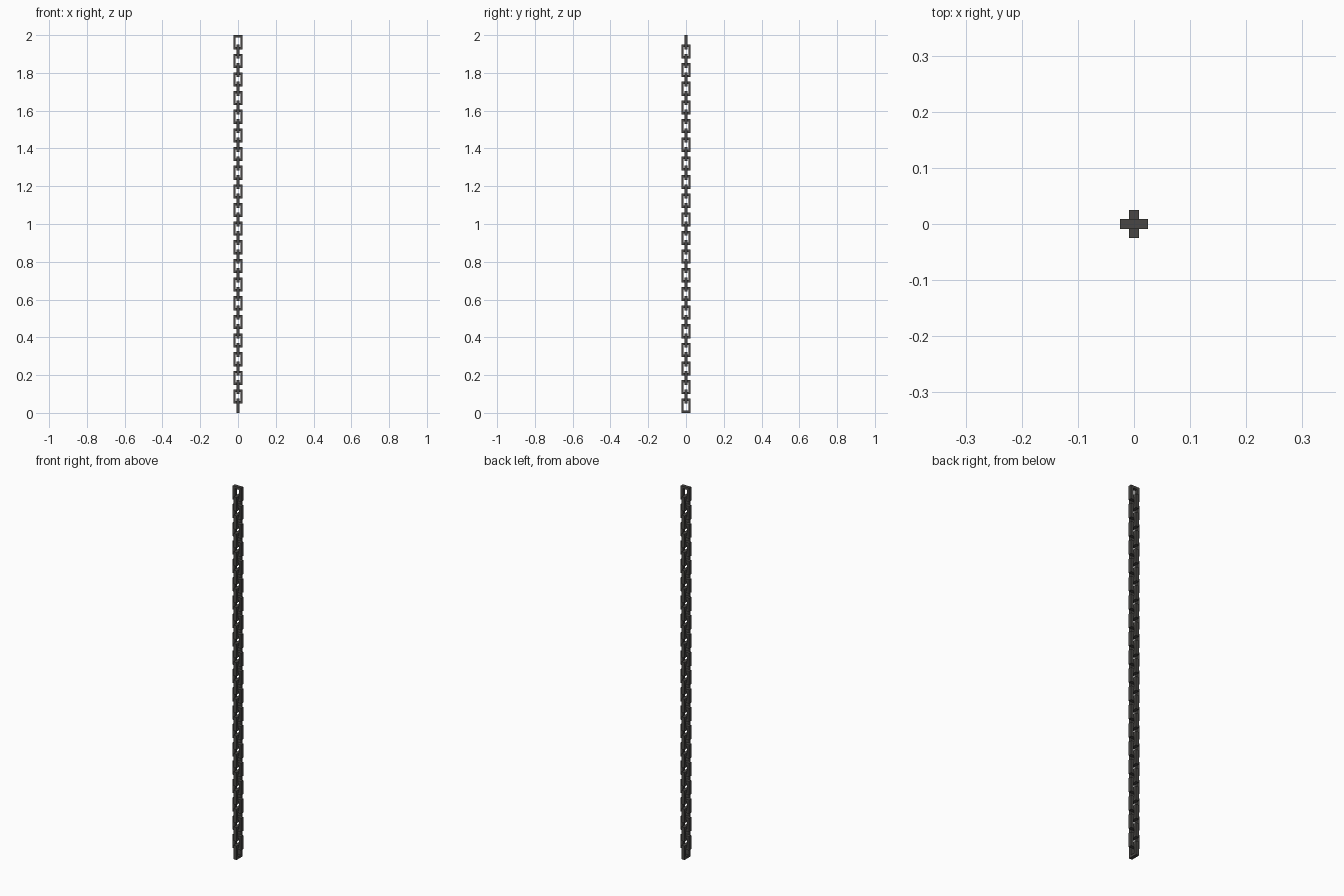
import bpy, bmesh

if "Cube" in bpy.data.objects:
    bpy.data.objects.remove(bpy.data.objects["Cube"])

LINKS, LENGTH, WIDTH, DEPTH, BAR = 40, 0.075, 0.05, 0.018, 0.013
PITCH = (2.0 - LENGTH) / (LINKS - 1)

iron = bpy.data.materials.new("dark iron")
iron.diffuse_color = (0.065, 0.062, 0.058, 1)
iron.use_nodes = True
iron.node_tree.nodes["Principled BSDF"].inputs["Base Color"].default_value = iron.diffuse_color


def rect(w, h):
    return [(-w, -h), (w, -h), (w, h), (-w, h)]


# One rectangular link: square-cornered frame in the xz or yz plane
def link_mesh(name, turned):
    bm = bmesh.new()
    rings = []
    for inset, d in ((0, -1), (BAR, -1), (BAR, 1), (0, 1)):
        ring = []
        for a, z in rect(WIDTH / 2 - inset, LENGTH / 2 - inset):
            b = d * DEPTH / 2
            ring.append(bm.verts.new((-b, a, z) if turned else (a, b, z)))
        rings.append(ring)
    for k in range(4):
        r, s = rings[k], rings[(k + 1) % 4]
        for i in range(4):
            j = (i + 1) % 4
            bm.faces.new((r[i], r[j], s[j], s[i]))
    bmesh.ops.recalc_face_normals(bm, faces=bm.faces)
    mesh = bpy.data.meshes.new(name)
    bm.to_mesh(mesh)
    bm.free()
    mesh.materials.append(iron)
    return mesh


meshes = [link_mesh("side_link", True), link_mesh("front_link", False)]

# Chain: links alternate by a quarter turn, lowest faces sideways
for n in range(LINKS):
    mesh = meshes[n % 2]
    link = bpy.data.objects.new(f"{mesh.name}_{n + 1}", mesh)
    link.location.z = LENGTH / 2 + n * PITCH
    bpy.context.collection.objects.link(link)
